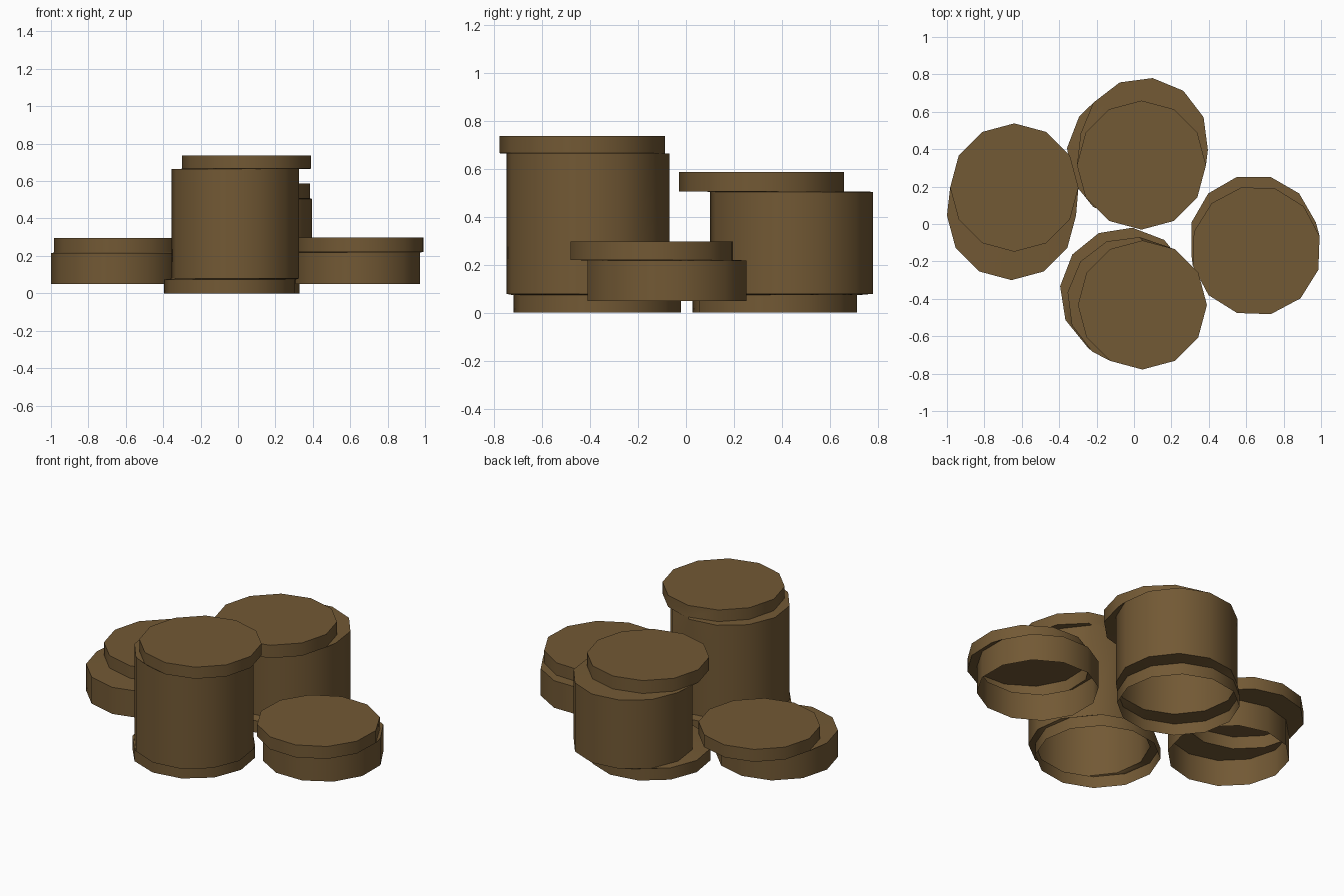
import bpy, bmesh, math

if "Cube" in bpy.data.objects:
    bpy.data.objects.remove(bpy.data.objects["Cube"])

SIDES = 12

wood = bpy.data.materials.new("bark brown")
wood.diffuse_color = (0.17, 0.10, 0.035, 1)
wood.use_nodes = True
wood.node_tree.nodes["Principled BSDF"].inputs["Base Color"].default_value = wood.diffuse_color


def stump(name, sections):
    """Open-bottomed stack of shifted drums, each (x, y, radius, turn, z0, z1), joined by ledges."""
    bm = bmesh.new()
    rings = []
    for x, y, r, turn, z0, z1 in sections:
        for z in (z0, z1):
            ring = []
            for i in range(SIDES):
                a = math.radians(turn + 360 * i / SIDES)
                ring.append(bm.verts.new((x + r * math.cos(a), y + r * math.sin(a), z)))
            rings.append(ring)
    for lo, hi in zip(rings, rings[1:]):
        for i in range(SIDES):
            j = (i + 1) % SIDES
            bm.faces.new((lo[i], lo[j], hi[j], hi[i]))
    bm.faces.new(rings[-1])  # closed top
    mesh = bpy.data.meshes.new(name)
    bm.to_mesh(mesh)
    bm.free()
    mesh.materials.append(wood)
    ob = bpy.data.objects.new(name, mesh)
    bpy.context.collection.objects.link(ob)
    bpy.ops.object.select_all(action='DESELECT')
    ob.select_set(True)
    bpy.context.view_layer.objects.active = ob
    bpy.ops.object.shade_smooth_by_angle(angle=math.radians(35))


# tall stumps: base, trunk, top slab
stump("front_tall_stump", [
    (-0.045, -0.37, 0.352, -6, 0.0, 0.073),
    (-0.015, -0.41, 0.343, -7.5, 0.079, 0.664),
    (0.045, -0.433, 0.345, 0, 0.666, 0.738)])
stump("back_stump", [
    (-0.015, 0.37, 0.345, -6, 0.0, 0.073),
    (0.055, 0.44, 0.343, -7.5, 0.079, 0.505),
    (0.04, 0.315, 0.345, 0, 0.507, 0.587)])

# low stumps: trunk, top slab
stump("left_low_stump", [
    (-0.655, 0.045, 0.345, 0, 0.05, 0.215),
    (-0.64, 0.195, 0.343, 0, 0.218, 0.295)])
stump("right_low_stump", [
    (0.64, -0.08, 0.344, 15, 0.05, 0.218),
    (0.653, -0.143, 0.348, 13, 0.221, 0.298)])
